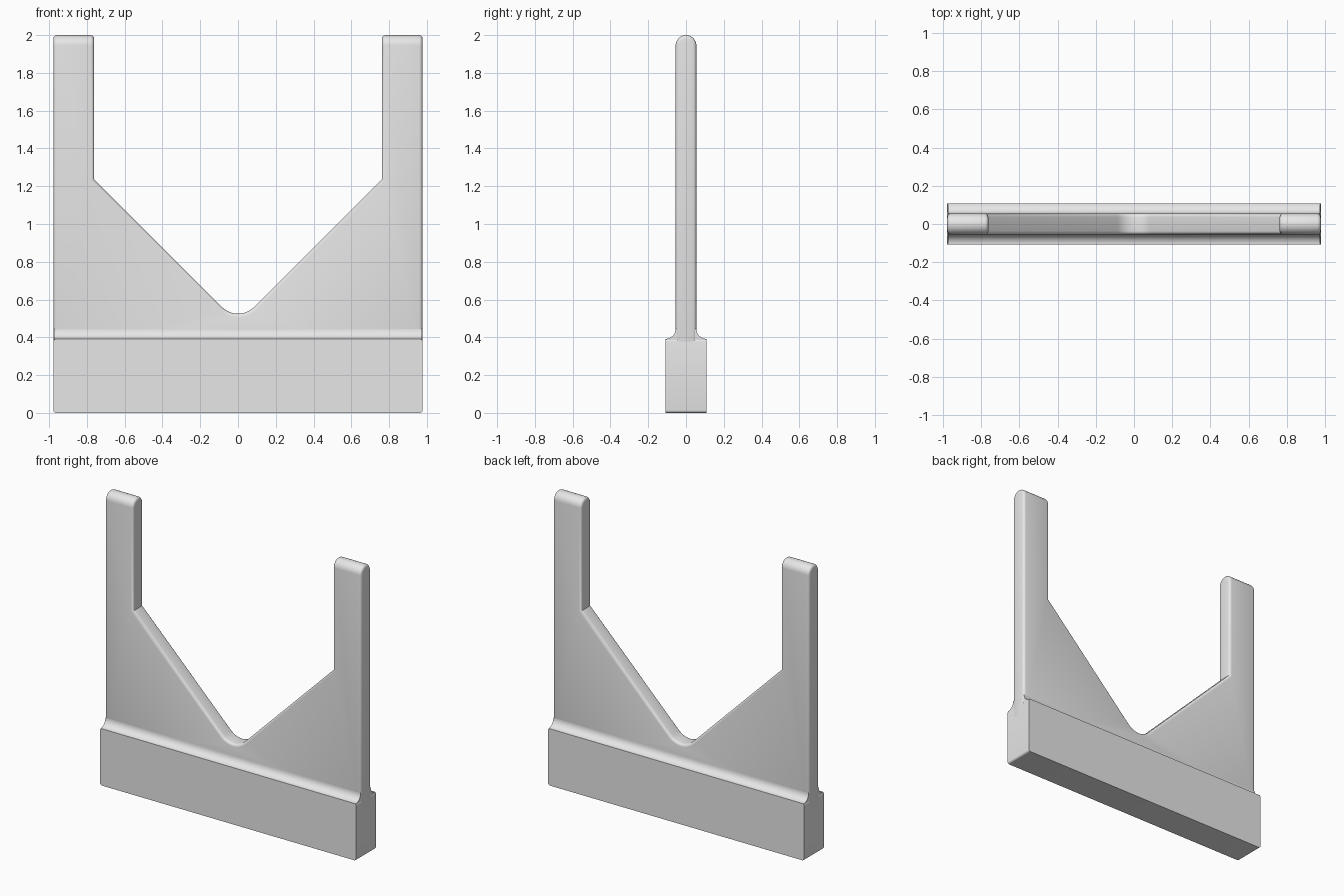
import bpy
import bmesh
from math import sin, cos, pi
from mathutils import Vector

if "Cube" in bpy.data.objects:
    bpy.data.objects.remove(bpy.data.objects["Cube"], do_unlink=True)

HALF_X = 0.977     # half width of the whole piece
PLATE_Y = 0.055    # half thickness of the upright plate
BASE_Y = 0.108     # half thickness of the foot
BASE_TOP = 0.392

grey = bpy.data.materials.new("plain grey")
grey.use_nodes = True
grey.diffuse_color = (0.8, 0.8, 0.8, 1)
grey.node_tree.nodes["Principled BSDF"].inputs["Base Color"].default_value = (0.8, 0.8, 0.8, 1)


def arc(cx, cz, r, start, end, steps=12):
    angles = [start + (end - start) * i / steps for i in range(steps + 1)]
    return [(cx + r * cos(a), cz + r * sin(a)) for a in angles]


def prism(name, outline, axis, half):
    """Extrude a closed outline (across, up) symmetrically along x or y."""
    bm = bmesh.new()
    if axis == "X":
        verts = [bm.verts.new((-half, a, z)) for a, z in outline]
        direction = Vector((2 * half, 0, 0))
    else:
        verts = [bm.verts.new((a, -half, z)) for a, z in outline]
        direction = Vector((0, 2 * half, 0))
    face = bm.faces.new(verts)
    extruded = bmesh.ops.extrude_face_region(bm, geom=[face])["geom"]
    moved = [v for v in extruded if isinstance(v, bmesh.types.BMVert)]
    bmesh.ops.translate(bm, verts=moved, vec=direction)
    bmesh.ops.recalc_face_normals(bm, faces=bm.faces)
    mesh = bpy.data.meshes.new(name)
    bm.to_mesh(mesh)
    bm.free()
    mesh.materials.append(grey)
    obj = bpy.data.objects.new(name, mesh)
    bpy.context.collection.objects.link(obj)
    return obj


def activate(obj):
    bpy.ops.object.select_all(action="DESELECT")
    obj.select_set(True)
    bpy.context.view_layer.objects.active = obj


def finish(obj):
    activate(obj)
    for mod in list(obj.modifiers):
        bpy.ops.object.modifier_apply(modifier=mod.name)
    bpy.ops.object.shade_smooth_by_angle()


# Foot: a bar with slightly rounded end corners
r = 0.014
x = HALF_X - r
foot = prism("foot", arc(x, r, r, -pi / 2, 0, 4) + arc(x, BASE_TOP - r, r, 0, pi / 2, 4)
             + arc(-x, BASE_TOP - r, r, pi / 2, pi, 4) + arc(-x, r, r, pi, 1.5 * pi, 4), "Y", BASE_Y)
finish(foot)

# Concave fillet between foot and plate
r = BASE_Y - PLATE_Y
side = arc(BASE_Y, BASE_TOP + r, r, 1.5 * pi, pi)
side = [(BASE_Y - 0.01, BASE_TOP - 0.012)] + side
fillet = prism("foot_fillet", side + [(-y, z) for y, z in reversed(side)], "X", HALF_X - 0.003)
finish(fillet)

# Upright plate with a fully rounded top
plate = prism("forked_plate", [(-PLATE_Y, 0.3), (PLATE_Y, 0.3)]
              + arc(0, 2 - PLATE_Y, PLATE_Y, 0, pi, 16), "X", HALF_X)

# Notch that leaves two prongs and a V with a rounded bottom
notch = prism("notch_cutter", [(-0.762, 2.2), (-0.762, 1.237)]
              + arc(0, 0.645, 0.12, 1.25 * pi, 1.75 * pi)
              + [(0.762, 1.237), (0.762, 2.2)], "Y", 0.5)
notch.hide_render = True

cut = plate.modifiers.new("notch", "BOOLEAN")
cut.operation = "DIFFERENCE"
cut.solver = "EXACT"
cut.object = notch
rim = plate.modifiers.new("soft rim", "BEVEL")
rim.width = 0.018
rim.segments = 4
rim.limit_method = "ANGLE"
rim.angle_limit = pi / 3
rim.use_clamp_overlap = False
finish(plate)
bpy.data.objects.remove(notch, do_unlink=True)
